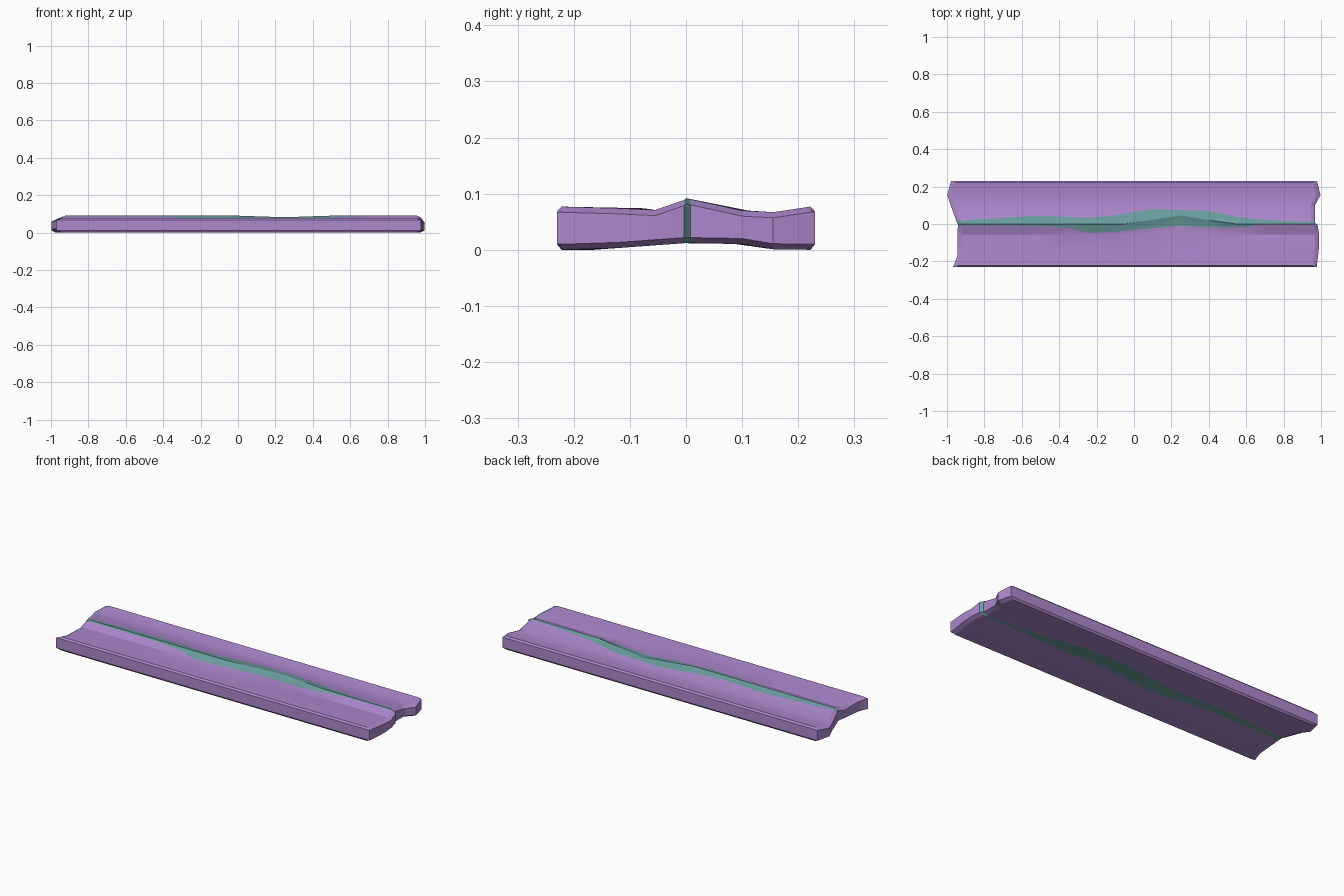
import bpy, bmesh, math

if "Cube" in bpy.data.objects:
    bpy.data.objects.remove(bpy.data.objects["Cube"])


def lerp(pts, v):
    """Piecewise linear lookup in a list of (position, value)."""
    if v <= pts[0][0]:
        return pts[0][1]
    for (a, fa), (b, fb) in zip(pts, pts[1:]):
        if v <= b:
            return fa + (fb - fa) * (v - a) / (b - a)
    return pts[-1][1]


def material(name, rgb):
    m = bpy.data.materials.new(name)
    m.diffuse_color = (*rgb, 1)
    m.use_nodes = True
    m.node_tree.nodes["Principled BSDF"].inputs["Base Color"].default_value = m.diffuse_color
    return m


# Ragged end outlines (y, x)
LEFT = [(-.23, -.97), (-.2, -.945), (0, -.942), (.02, -.952), (.1, -.98), (.16, -1), (.23, -.978)]
RIGHT = [(-.23, .978), (-.16, .978), (-.12, .99), (-.01, .99), (.006, .967), (.1, .967), (.16, 1), (.23, .978)]
# Lines that wander along the board (x, y)
FRONT_CREASE = [(-.95, -.17), (-.3, -.14), (.1, -.19), (.4, -.09), (.6, -.07), (.97, -.12)]
BACK_CREASE = [(-.95, .11), (-.3, .085), (.1, .105), (.6, .095), (.97, .1)]
RIVER_FRONT = [(-.92, -.008), (-.5, -.01), (-.35, -.02), (-.25, -.046), (-.1, -.042), (0, -.03),
               (.25, -.01), (.4, -.02), (.55, -.018), (.7, -.004)]
RIVER_BACK = [(-.95, .018), (-.5, .045), (-.2, .03), (.1, .08), (.4, .07), (.6, .027), (.95, .008)]
RIDGE = [(-.05, 0), (.25, .045), (.53, 0)]
VALLEY_Z = [(-.05, .089), (.1, .077), (.25, .069), (.4, .077), (.53, .089)]
# Underside (y, z)
UNDER = [(-.23, .01), (-.222, 0), (-.165, 0), (0, .012), (.11, .01), (.16, 0), (.222, 0), (.23, .01)]


def section(x):
    """Columns (y, top z) of the board at x; the river lies between columns 4 and 7."""
    ridge, back = lerp(RIDGE, x), lerp(BACK_CREASE, x)
    ridge_z = .092 - .22 * ridge
    rf, rb = lerp(RIVER_FRONT, x), lerp(RIVER_BACK, x)
    valley_z = lerp(VALLEY_Z, x)
    front_z = lerp([(-.05, .071), (-.003, valley_z)], rf)
    back_z = lerp([(ridge, ridge_z), (back, .07)], rb)
    return [(-.23, .068), (-.222, .077), (lerp(FRONT_CREASE, x), .074), (-.055, .071),
            (rf, front_z), (-.003, valley_z), (ridge, ridge_z), (rb, back_z),
            (back, .07), (.155, .067), (.222, .077), (.23, .068)]


# Loft the board: bevelled end rings plus stations along the length
bm = bmesh.new()
stations = [("L", 0), ("L", .022)]
stations += [(None, x) for x in (-.7, -.5, -.35, -.25, -.1, -.05, .1, .25, .4, .55, .7, .85)]
stations += [("R", .022), ("R", 0)]
tops, unders = [], []
for end, v in stations:
    cols = section({"L": -.96, "R": .97}.get(end, v))
    top, under = [], []
    for y, z in cols:
        x = lerp(LEFT, y) + v if end == "L" else lerp(RIGHT, y) - v if end == "R" else v
        cut = .01 if end and v == 0 else 0
        if abs(y) > .225:
            cut = 0
        top.append(bm.verts.new((x, y, z - cut)))
        under.append(bm.verts.new((x, y, lerp(UNDER, y) + cut)))
    tops.append(top)
    unders.append(under)


def face(verts, col=0):
    bm.faces.new(verts).material_index = 1 if 4 <= col < 7 else 0


last = len(tops[0]) - 1
for i in range(len(stations) - 1):
    for c in range(last):
        for rows in (tops, unders):
            face((rows[i][c], rows[i + 1][c], rows[i + 1][c + 1], rows[i][c + 1]), c)
    for c in (0, last):   # long side walls
        face((tops[i][c], tops[i + 1][c], unders[i + 1][c], unders[i][c]))
for i in (0, -1):         # end walls
    for c in range(last):
        face((tops[i][c], tops[i][c + 1], unders[i][c + 1], unders[i][c]), c)
bmesh.ops.recalc_face_normals(bm, faces=bm.faces)

mesh = bpy.data.meshes.new("river_board")
bm.to_mesh(mesh)
bm.free()
board = bpy.data.objects.new("river_board", mesh)
bpy.context.collection.objects.link(board)
mesh.materials.append(material("purple_wood", (.42, .25, .62)))
mesh.materials.append(material("teal_river", (.15, .35, .35)))

bpy.context.view_layer.objects.active = board
board.select_set(True)
bpy.ops.object.shade_smooth_by_angle(angle=math.radians(20))
